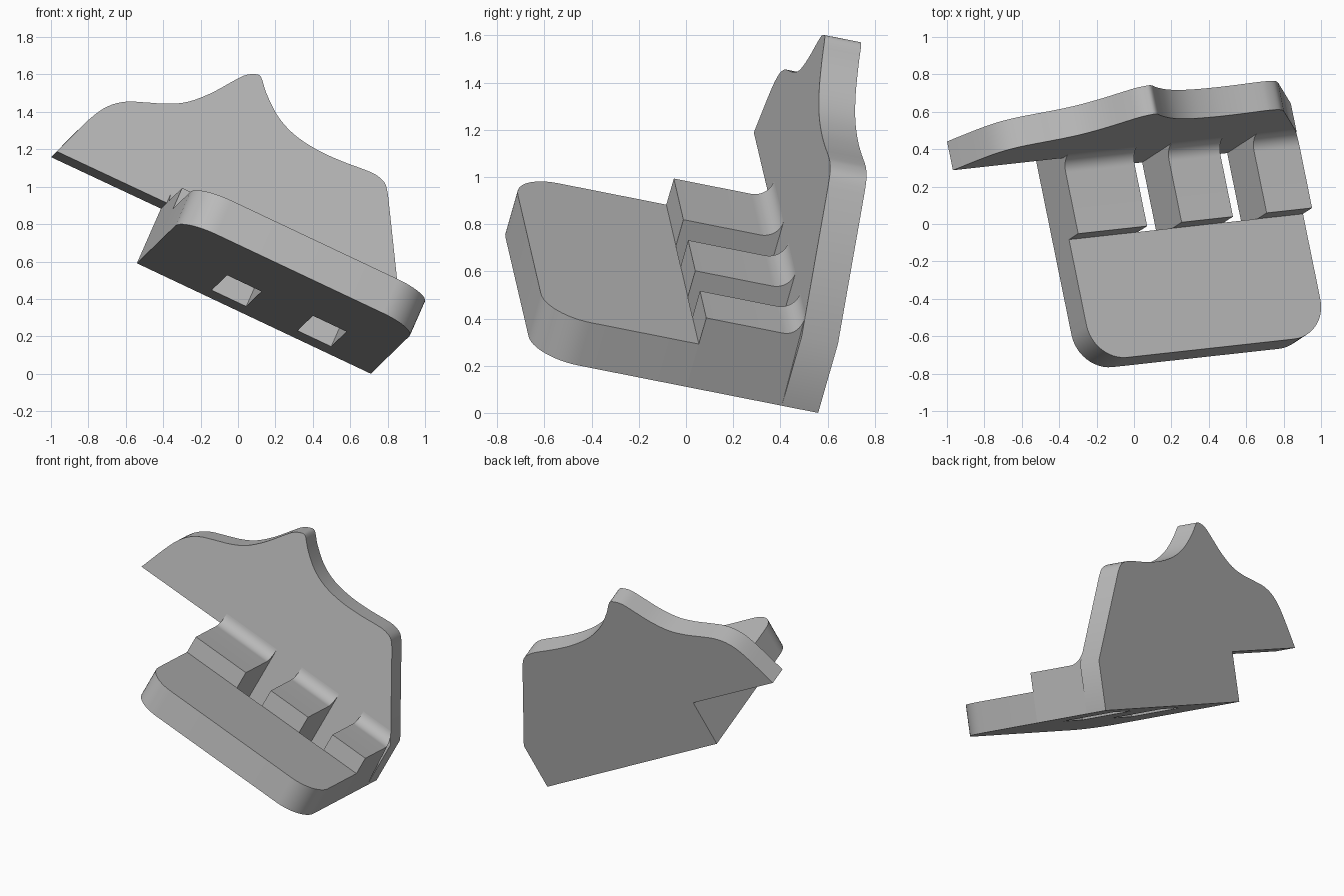
import bpy
import bmesh
from math import cos, sin, pi, radians
from mathutils import Matrix, Vector

cube = bpy.data.objects.get("Cube")
if cube:
    bpy.data.objects.remove(cube, do_unlink=True)

# One plain grey material
grey = bpy.data.materials.new("light grey")
grey.use_nodes = True
colour = (0.5, 0.5, 0.5, 1)
grey.diffuse_color = colour
grey.node_tree.nodes["Principled BSDF"].inputs["Base Color"].default_value = colour

# Tilted frame: across = width, back = depth, up = plate normal
across = Vector((0.9, 0.099, -0.425)).normalized()
up = Vector((0.39, 0.2545, 0.8855))
up = (up - across * up.dot(across)).normalized()
back = up.cross(across)
frame = Matrix((across, back, up)).transposed().to_4x4()
frame.translation = (0.71, 0.56, 0)

# Sizes in the tilted frame, measured from the back bottom right corner
WIDTH, DEPTH, CORNER = 1.39, 1.255, 0.2
FLOOR, STEP = 0.205, 0.33
WALL, PAD_FRONT, FILLET = 0.16, 0.58, 0.08


def prism(name, points, sweep, adjust=None):
    """Solid made by sweeping a flat outline along a vector."""
    bm = bmesh.new()
    base = bm.faces.new([bm.verts.new(p) for p in points])
    top = bmesh.ops.extrude_face_region(bm, geom=[base])["geom"]
    bmesh.ops.translate(bm, vec=sweep, verts=[g for g in top if isinstance(g, bmesh.types.BMVert)])
    if adjust:
        for v in bm.verts:
            adjust(v.co)
    bmesh.ops.recalc_face_normals(bm, faces=bm.faces)
    mesh = bpy.data.meshes.new(name)
    bm.to_mesh(mesh)
    bm.free()
    mesh.materials.append(grey)
    obj = bpy.data.objects.new(name, mesh)
    bpy.context.collection.objects.link(obj)
    obj.matrix_world = frame
    bpy.ops.object.select_all(action="DESELECT")
    obj.select_set(True)
    bpy.context.view_layer.objects.active = obj
    bpy.ops.object.shade_smooth_by_angle(angle=radians(32))
    return obj


def arc(cx, cy, r, start, end, steps=12):
    angles = [radians(start + (end - start) * i / steps) for i in range(steps + 1)]
    return [(cx + r * cos(a), cy + r * sin(a)) for a in angles]


def spline(pts, steps=4):
    """Smooth curve through all points."""
    pts = [Vector(p) for p in pts]
    ext = [pts[0]] + pts + [pts[-1]]
    out = []
    for a, b, c, d in zip(ext, ext[1:], ext[2:], ext[3:]):
        for i in range(steps):
            t = i / steps
            out.append(b + (c - a) * t / 2 + (a * 2 - b * 5 + c * 4 - d) * t * t / 2
                       + (b * 3 - a - c * 3 + d) * t ** 3 / 2)
    return out + [pts[-1]]


# Back wall with a wavy crest and an overhang on one side
crest = spline([
    (-2.042, 0.328), (-1.954, 0.562), (-1.89, 0.673), (-1.81, 0.74), (-1.716, 0.781),
    (-1.603, 0.827), (-1.506, 0.885), (-1.413, 0.98), (-1.329, 1.094), (-1.286, 1.149),
    (-1.244, 1.178), (-1.201, 1.183), (-1.137, 1.113), (-1.033, 1.027), (-0.911, 0.973),
    (-0.767, 0.951), (-0.624, 0.952), (-0.484, 0.964), (-0.419, 0.964), (-0.36, 0.944),
    (-0.32, 0.894)])
outline = [(-WIDTH, 0), (-WIDTH, STEP)] + [tuple(p) for p in crest] + [(0, STEP), (0, 0)]
prism("back_wall", [(u, 0, w) for u, w in outline], (0, -WALL, 0))

# Front floor plate with two rounded corners
inner = CORNER - DEPTH
plan = [(0, -PAD_FRONT), (-WIDTH, -PAD_FRONT)]
plan += arc(CORNER - WIDTH, inner, CORNER, 180, 270)
plan += arc(-CORNER, inner, CORNER, 270, 360)
prism("floor_plate", [(u, v, 0) for u, v in plan], (0, 0, FLOOR))

# Three raised pads, filleted into the wall, with open slots between them
section = [(-WALL, 0), (-PAD_FRONT, 0), (-PAD_FRONT, STEP)]
section += arc(-WALL - FILLET, STEP + FILLET, FILLET, 270, 360)


def follow_wall_edge(co):
    # the end fillet leans in with the sloping edge of the wall
    if co.z > STEP and co.x > -0.01:
        co.x -= (co.z - STEP) * 0.567


pads = {"left_pad": (-0.27, 0), "middle_pad": (-0.775, -0.47), "right_pad": (-WIDTH, -0.98)}
for name, (start, end) in pads.items():
    prism(name, [(start, v, w) for v, w in section], (end - start, 0, 0), follow_wall_edge)
